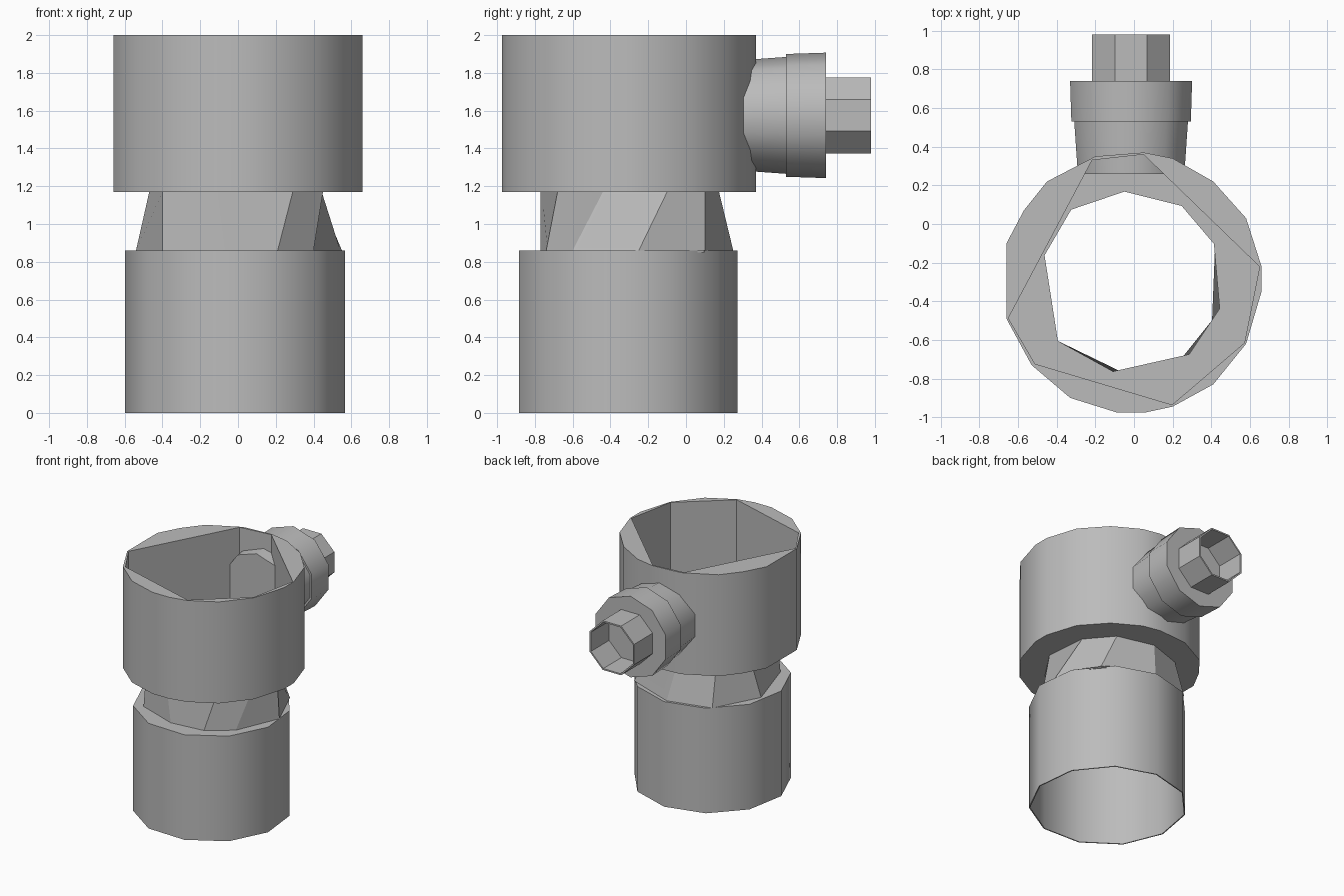
import bpy, bmesh, math
from mathutils import Vector

cube = bpy.data.objects.get("Cube")
if cube:
    bpy.data.objects.remove(cube)

grey = bpy.data.materials.new("pipe grey")
grey.use_nodes = True
colour = (0.5, 0.5, 0.5, 1)
grey.diffuse_color = colour
grey.node_tree.nodes["Principled BSDF"].inputs["Base Color"].default_value = colour

CENTRE = Vector((0, -0.3))


def ngon(sides, radius, centre, start):
    """Regular polygon as a list of 2D points."""
    angles = [math.radians(start) + math.tau * i / sides for i in range(sides)]
    return [(centre[0] + radius * math.cos(a), centre[1] + radius * math.sin(a)) for a in angles]


def scaled(points, factor):
    return [tuple(CENTRE + (Vector(p) - CENTRE) * factor) for p in points]


def shell(name, sections, closed=True, sideways=False, angle=35):
    """Join a chain of (polygon, height) sections; unequal polygons get a flat ring."""
    bm = bmesh.new()
    rings = []
    for points, h in sections:
        rings.append([bm.verts.new((u, h, v) if sideways else (u, v, h)) for u, v in points])
    pairs = list(zip(rings, rings[1:]))
    if closed:
        pairs.append((rings[-1], rings[0]))
    else:
        bm.faces.new(rings[0])
        bm.faces.new(rings[-1])
    for a, b in pairs:
        if len(a) == len(b):
            for i in range(len(a)):
                j = (i + 1) % len(a)
                bm.faces.new((a[i], a[j], b[j], b[i]))
        else:
            edges = []
            for ring in (a, b):
                for i, v in enumerate(ring):
                    w = ring[(i + 1) % len(ring)]
                    edges.append(bm.edges.get((v, w)) or bm.edges.new((v, w)))
            bmesh.ops.triangle_fill(bm, use_beauty=True, use_dissolve=False, edges=edges)
    bmesh.ops.recalc_face_normals(bm, faces=bm.faces)
    mesh = bpy.data.meshes.new(name)
    bm.to_mesh(mesh)
    bm.free()
    mesh.materials.append(grey)
    obj = bpy.data.objects.new(name, mesh)
    bpy.context.collection.objects.link(obj)
    bpy.ops.object.select_all(action="DESELECT")
    obj.select_set(True)
    bpy.context.view_layer.objects.active = obj
    bpy.ops.object.shade_smooth_by_angle(angle=math.radians(angle))
    return obj


def socket(name, outer, inner, hole, mouth, base, floor):
    """Open cup with a pierced floor."""
    shell(name, [(outer, base), (outer, mouth), (inner, mouth),
                 (inner, floor), (hole, floor), (hole, base)])


# Cross-sections of the uneven main pipe
upper_outer = [(-.66, -.1), (-.66, -.49), (-.53, -.73), (-.33, -.9), (-.09, -.975),
               (.06, -.975), (.2, -.945), (.41, -.83), (.58, -.62), (.66, -.35),
               (.66, -.22), (.58, .03), (.41, .22), (.2, .34), (.05, .37),
               (-.2, .35), (-.45, .22), (-.57, .07)]
upper_inner = scaled([(-.66, -.49), (-.52, -.73), (.2, -.945), (.58, -.62),
                      (.66, -.22), (.05, .37), (-.22, .34)], 0.985)
neck_top = [(-.47, -.16), (-.4, -.61), (-.11, -.77), (.29, -.68), (.45, -.44),
            (.42, -.1), (.25, .1), (-.05, .175), (-.33, .08)]
neck_base = [(-.54, -.2), (-.4, -.65), (-.07, -.77), (.21, -.74), (.4, -.6),
             (.55, -.25), (.4, .1), (0, .25), (-.35, .16)]
lower_outer = ngon(11, 0.588, (-0.013, -0.315), 88)
lower_inner = scaled(lower_outer, 0.985)

# Main pipe
socket("upper_socket", upper_outer, upper_inner, scaled(neck_top, 0.985), 2, 1.17, 1.18)
socket("lower_socket", lower_outer, lower_inner, scaled(neck_base, 0.985), 0, 0.86, 0.85)
shell("neck", [(neck_base, 0.86), (neck_top, 1.17),
               (scaled(neck_top, 0.985), 1.17), (scaled(neck_base, 0.985), 0.86)], angle=20)


# Side branch, running towards the back
def branch_ring(radius, sides=10, start=18):
    return ngon(sides, radius, (-0.015, 1.575), start)


shell("branch_pipe", [(branch_ring(0.29), 0.26), (branch_ring(0.31), 0.54)],
      closed=False, sideways=True, angle=40)
shell("branch_collar", [(branch_ring(0.325), 0.53), (branch_ring(0.332), 0.74)],
      closed=False, sideways=True, angle=40)
nipple = branch_ring(0.218, 8, 22.5)
bore = branch_ring(0.205, 8, 22.5)
shell("branch_nipple", [(nipple, 0.73), (nipple, 0.98), (bore, 0.98), (bore, 0.745)],
      closed=False, sideways=True, angle=30)
